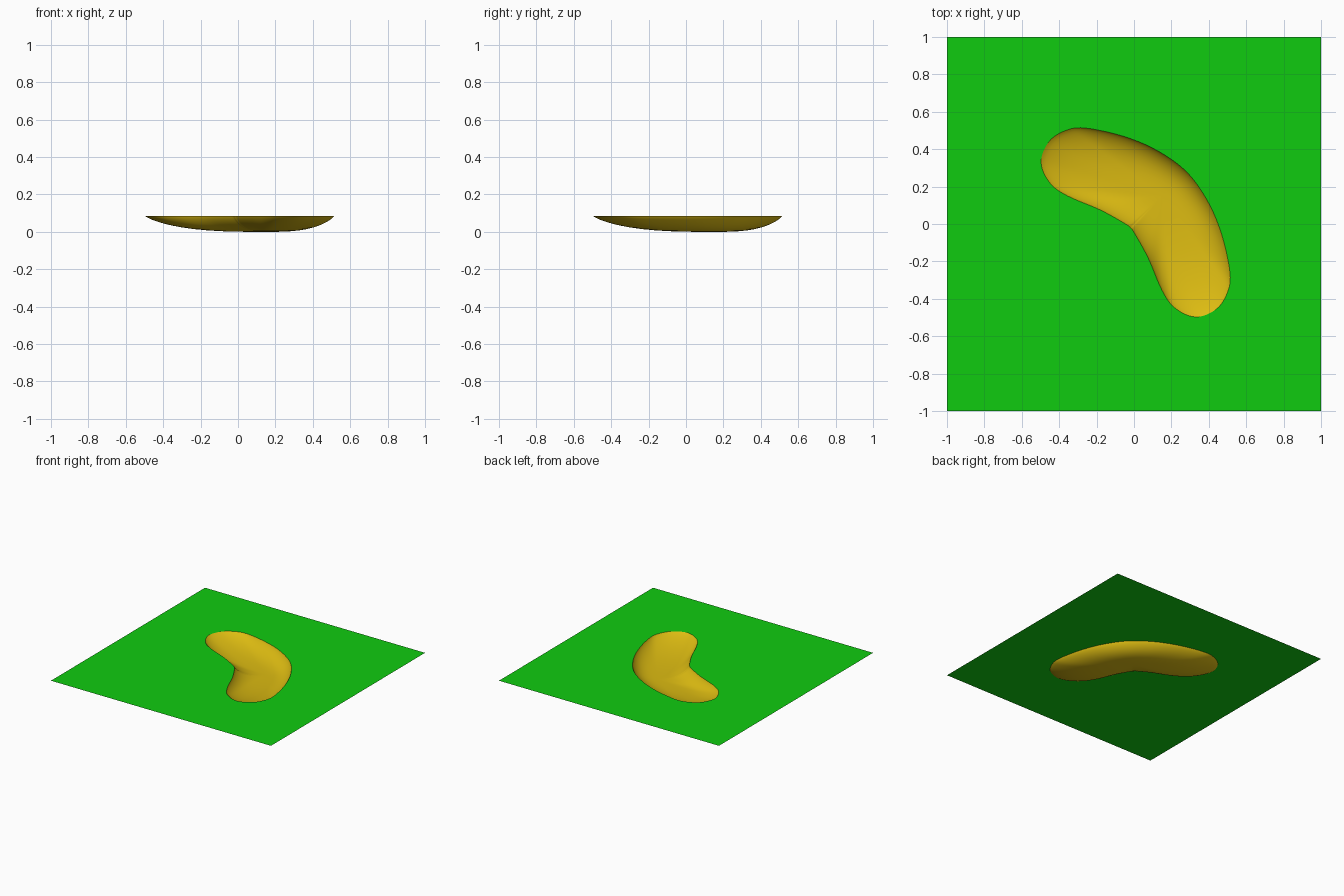
import bpy, bmesh
from mathutils import Vector

if "Cube" in bpy.data.objects:
    bpy.data.objects.remove(bpy.data.objects["Cube"])

TOP = 0.085
CENTRE = Vector((0.15, 0.15))


def material(name, rgb):
    m = bpy.data.materials.new(name)
    m.diffuse_color = (*rgb, 1)
    m.use_nodes = True
    m.node_tree.nodes["Principled BSDF"].inputs["Base Color"].default_value = m.diffuse_color
    return m


def make_object(name, bm, mat, smooth):
    mesh = bpy.data.meshes.new(name)
    for f in bm.faces:
        f.smooth = smooth
    bm.to_mesh(mesh)
    bm.free()
    mesh.materials.append(mat)
    ob = bpy.data.objects.new(name, mesh)
    bpy.context.collection.objects.link(ob)
    return ob


# Kidney outline: half of it, mirrored across the x = y diagonal, then splined
half = [(0, -0.045), (0.075, -0.18), (0.15, -0.355), (0.22, -0.45), (0.33, -0.497),
        (0.44, -0.455), (0.5, -0.365), (0.513, -0.26), (0.47, -0.06), (0.395, 0.12)]
ctrl = [(-0.02, -0.02)] + half + [(0.28, 0.28)] + [(y, x) for x, y in reversed(half)]
ctrl = [Vector(p) for p in ctrl]


def spline(points, steps):
    out, n = [], len(points)
    for i in range(n):
        a, b, c, d = (points[(i + k) % n] for k in (-1, 0, 1, 2))
        for s in range(steps):
            t = s / steps
            out.append(0.5 * (2 * b + (c - a) * t + (2 * a - 5 * b + 4 * c - d) * t * t
                              + (3 * b - a - 3 * c + d) * t ** 3))
    return out


outline = spline(ctrl, 6)
n = len(outline)

# Sand hollow: shrinking rings sinking to the lowest point
bm = bmesh.new()
rings = []
for t in (1, 0.985, 0.96, 0.93, 0.89, 0.84, 0.78, 0.7, 0.6, 0.48, 0.34, 0.18):
    z = TOP - TOP * (1 - t ** 3) ** 0.8
    rings.append([bm.verts.new((*(CENTRE + (p - CENTRE) * t), z)) for p in outline])
for r, s in zip(rings, rings[1:]):
    for i in range(n):
        j = (i + 1) % n
        bm.faces.new((r[i], r[j], s[j], s[i]))
low = bm.verts.new((*CENTRE, 0))
for i in range(n):
    bm.faces.new((rings[-1][i], rings[-1][(i + 1) % n], low))
make_object("sand_hollow", bm, material("sand yellow", (0.72, 0.50, 0.006)), True)

# Flat lawn with the kidney-shaped opening
bm = bmesh.new()
edges = []
for loop in ([Vector(p) for p in ((-1, -1), (1, -1), (1, 1), (-1, 1))], outline):
    vs = [bm.verts.new((p.x, p.y, TOP)) for p in loop]
    edges += [bm.edges.new((vs[i], vs[(i + 1) % len(vs)])) for i in range(len(vs))]
bmesh.ops.triangle_fill(bm, edges=edges, use_beauty=True, normal=(0, 0, 1))
for f in bm.faces:
    f.normal_update()
    if f.normal.z < 0:
        f.normal_flip()
make_object("lawn", bm, material("grass green", (0.005, 0.6, 0.005)), False)
